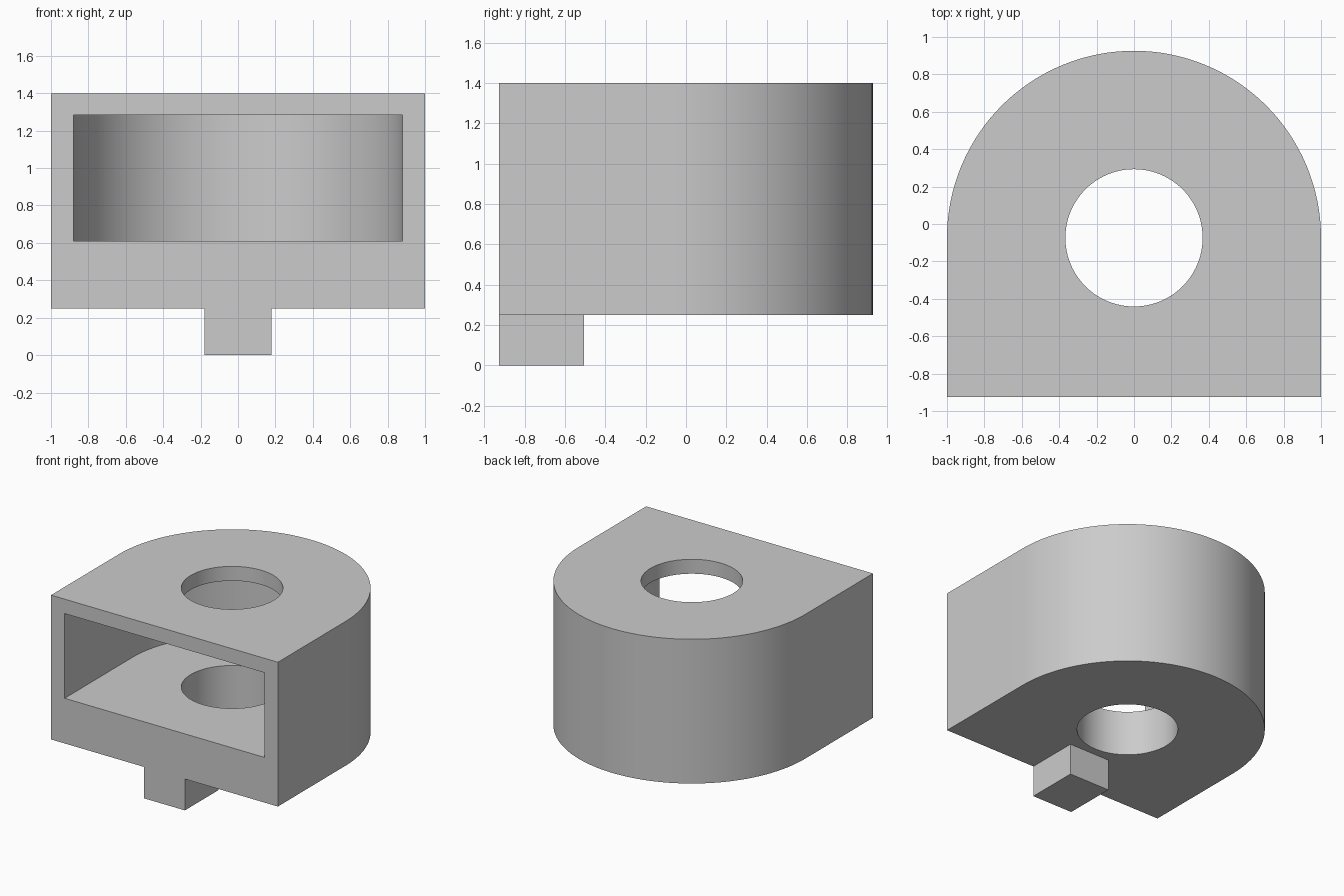
import bpy
import bmesh
from math import cos, sin, pi, radians

cube = bpy.data.objects.get("Cube")
if cube:
    bpy.data.objects.remove(cube, do_unlink=True)

FRONT, CENTRE = -0.926, -0.074   # front face, and shared axis of arc and hole
BOTTOM, TOP = 0.25, 1.40

grey = bpy.data.materials.new("plain grey")
grey.use_nodes = True
colour = (0.6, 0.6, 0.6, 1)
grey.diffuse_color = colour
grey.node_tree.nodes["Principled BSDF"].inputs["Base Color"].default_value = colour


def arc(radius, sweep, steps):
    return [(radius * cos(sweep * i / steps), CENTRE + radius * sin(sweep * i / steps))
            for i in range(steps + 1)]


def d_outline(radius, front):
    """Square front corners joined to a half-round back."""
    return [(-radius, front), (radius, front)] + arc(radius, pi, 64)


def prism(name, outline, low, high):
    bm = bmesh.new()
    base = bm.faces.new([bm.verts.new((x, y, low)) for x, y in outline])
    grown = bmesh.ops.extrude_face_region(bm, geom=[base])["geom"]
    bmesh.ops.translate(bm, vec=(0, 0, high - low),
                        verts=[v for v in grown if isinstance(v, bmesh.types.BMVert)])
    bmesh.ops.recalc_face_normals(bm, faces=bm.faces)
    mesh = bpy.data.meshes.new(name)
    bm.to_mesh(mesh)
    bm.free()
    mesh.materials.append(grey)
    obj = bpy.data.objects.new(name, mesh)
    bpy.context.collection.objects.link(obj)
    return obj


def select(obj):
    bpy.ops.object.select_all(action="DESELECT")
    obj.select_set(True)
    bpy.context.view_layer.objects.active = obj


def cut(obj, cutter):
    cutter.hide_render = True
    mod = obj.modifiers.new("cut", "BOOLEAN")
    mod.operation, mod.solver, mod.object = "DIFFERENCE", "EXACT", cutter
    select(obj)
    bpy.ops.object.modifier_apply(modifier=mod.name)
    bpy.data.objects.remove(cutter, do_unlink=True)


# Housing with a slot open at the front and a vertical hole
housing = prism("housing", d_outline(1.0, FRONT), BOTTOM, TOP)
cut(housing, prism("slot_cutter", d_outline(0.88, FRONT - 0.2), 0.61, 1.285))
cut(housing, prism("hole_cutter", arc(0.367, 2 * pi, 96)[:-1], BOTTOM - 0.2, TOP + 0.2))
select(housing)
bpy.ops.object.shade_smooth_by_angle(angle=radians(30))

# Small locating tab below the front edge
prism("locating_tab", [(-0.18, FRONT), (0.18, FRONT), (0.18, -0.505), (-0.18, -0.505)],
      0, BOTTOM)
